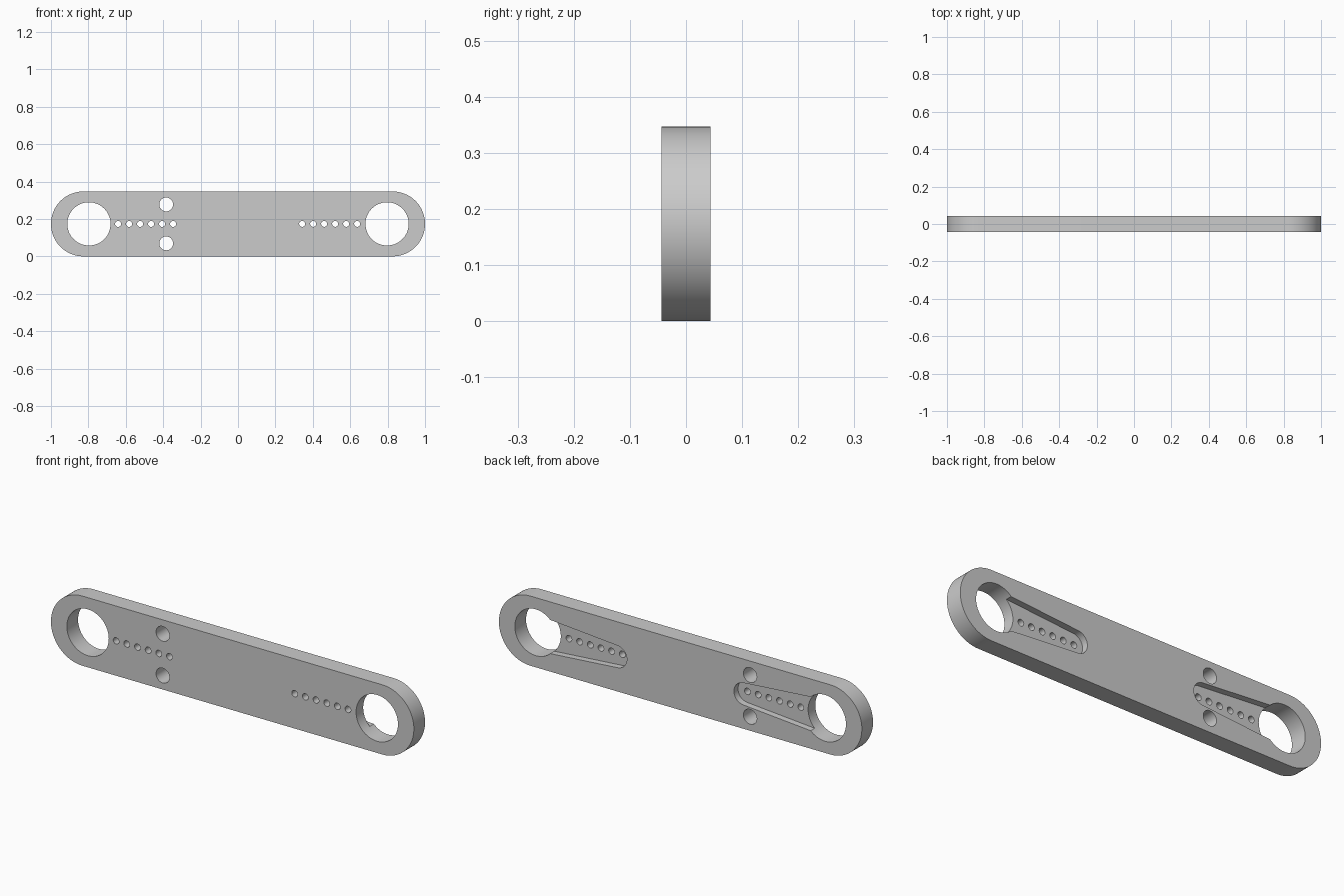
import bpy, bmesh, math

THICK = 0.088          # plate depth along y
R_END = 0.1735         # rounded end radius, half the height
MID_Z = R_END
HOLE_X, HOLE_R = 0.797, 0.1155
POCKET_DEPTH = 0.032

if "Cube" in bpy.data.objects:
    bpy.data.objects.remove(bpy.data.objects["Cube"])

grey = bpy.data.materials.new("light grey")
grey.use_nodes = True
grey.diffuse_color = (0.6, 0.6, 0.6, 1)
grey.node_tree.nodes["Principled BSDF"].inputs["Base Color"].default_value = (0.6, 0.6, 0.6, 1)


def arc(cx, cz, r, start, end, n):
    """Points on an arc in the xz plane, angles in degrees."""
    steps = [math.radians(start + (end - start) * i / n) for i in range(n + 1)]
    return [(cx + r * math.cos(a), cz + r * math.sin(a)) for a in steps]


def circle(cx, cz, r, n):
    return arc(cx, cz, r, 0, 360, n)[:-1]


def prisms(name, outlines, y0, y1):
    """One object with each xz outline extruded from y0 to y1."""
    bm = bmesh.new()
    for pts in outlines:
        face = bm.faces.new([bm.verts.new((x, y0, z)) for x, z in pts])
        new = bmesh.ops.extrude_face_region(bm, geom=[face])["geom"]
        moved = [v for v in new if isinstance(v, bmesh.types.BMVert)]
        bmesh.ops.translate(bm, verts=moved, vec=(0, y1 - y0, 0))
    bmesh.ops.recalc_face_normals(bm, faces=bm.faces)
    mesh = bpy.data.meshes.new(name)
    bm.to_mesh(mesh)
    bm.free()
    mesh.materials.append(grey)
    obj = bpy.data.objects.new(name, mesh)
    bpy.context.collection.objects.link(obj)
    return obj


# Link plate with fully rounded ends
cx = 1 - R_END
outline = arc(cx, MID_Z, R_END, -90, 90, 48) + arc(-cx, MID_Z, R_END, 90, 270, 48)
plate = prisms("link_plate", [outline], -THICK / 2, THICK / 2)

# Through holes: pivots, rows of screw holes, and one pair of mounting holes
holes = [circle(s * HOLE_X, MID_Z, HOLE_R, 64) for s in (-1, 1)]
for start in (-0.641, 0.343):
    holes += [circle(start + 0.0588 * i, MID_Z, 0.016, 24) for i in range(6)]
holes += [circle(-0.384, MID_Z + s * 0.104, 0.037, 32) for s in (-1, 1)]
hole_cutter = prisms("hole_cutter", holes, -THICK, THICK)

# Tapered pockets on the back, opening into the pivot holes
half = [(0.73, MID_Z + 0.085)] + arc(0.35, MID_Z, 0.055, 94, 266, 32) + [(0.73, MID_Z - 0.085)]
pockets = [[(s * x, z) for x, z in half] for s in (-1, 1)]
pocket_cutter = prisms("pocket_cutter", pockets, THICK / 2 - POCKET_DEPTH, THICK)

# Cut, then drop the cutters
bpy.ops.object.select_all(action="DESELECT")
bpy.context.view_layer.objects.active = plate
plate.select_set(True)
for cutter in (hole_cutter, pocket_cutter):
    cutter.hide_render = True
    mod = plate.modifiers.new(cutter.name, "BOOLEAN")
    mod.operation, mod.solver, mod.object = "DIFFERENCE", "EXACT", cutter
    bpy.ops.object.modifier_apply(modifier=mod.name)
    bpy.data.objects.remove(cutter)

bpy.ops.object.shade_smooth_by_angle(angle=math.radians(30))
